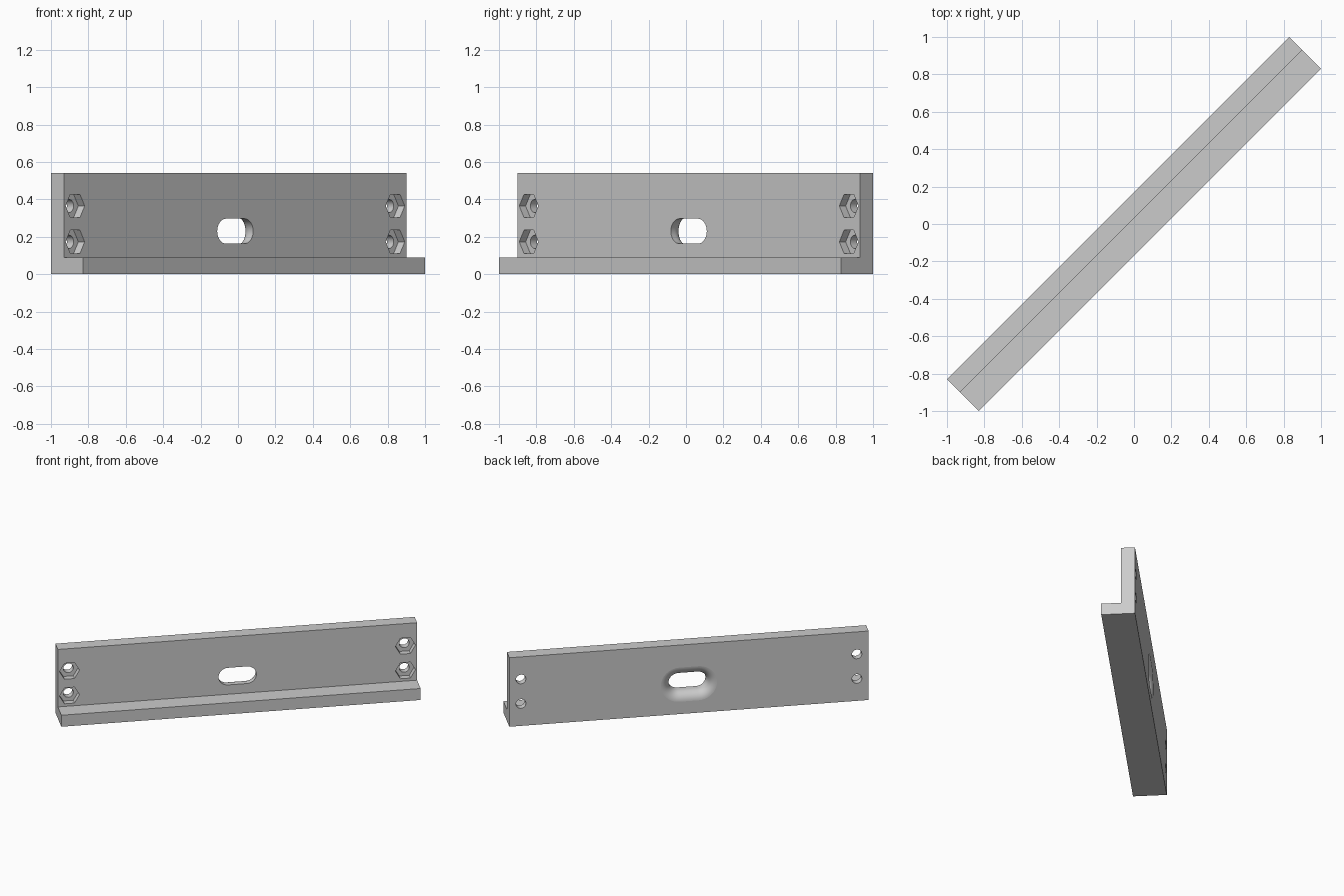
import bpy
import bmesh
import math

if "Cube" in bpy.data.objects:
    bpy.data.objects.remove(bpy.data.objects["Cube"])

LENGTH, WIDTH, HEIGHT = 2.588, 0.2404, 0.54
LIP, THICK = 0.09, 0.099
BACK = WIDTH / 2
FACE = BACK - THICK          # front face of the upright wall

grey = bpy.data.materials.new("grey_metal")
grey.diffuse_color = (0.6, 0.6, 0.6, 1)
grey.use_nodes = True
grey.node_tree.nodes["Principled BSDF"].inputs["Base Color"].default_value = grey.diffuse_color


def loft(name, rings):
    """Closed solid through a list of equally long rings."""
    bm = bmesh.new()
    loops = [[bm.verts.new(p) for p in ring] for ring in rings]
    n = len(loops[0])
    for a, b in zip(loops, loops[1:]):
        for i in range(n):
            j = (i + 1) % n
            bm.faces.new((a[i], a[j], b[j], b[i]))
    bm.faces.new(loops[0])
    bm.faces.new(loops[-1])
    bmesh.ops.recalc_face_normals(bm, faces=bm.faces)
    mesh = bpy.data.meshes.new(name)
    bm.to_mesh(mesh)
    bm.free()
    mesh.materials.append(grey)
    obj = bpy.data.objects.new(name, mesh)
    bpy.context.collection.objects.link(obj)
    return obj


def circle(x, y, z, r, n):
    return [(x + r * math.cos(2 * math.pi * i / n), y,
             z + r * math.sin(2 * math.pi * i / n)) for i in range(n)]


def stadium(y, z, half, r, n=16):
    """Long rounded slot outline: two half circles at +-half."""
    pts = []
    for side in (1, -1):
        for i in range(n + 1):
            a = math.pi * i / n - math.pi / 2
            pts.append((side * (half + r * math.cos(a)), y, z + side * r * math.sin(a)))
    return pts


def cut(target, cutter):
    cutter.hide_render = True
    mod = target.modifiers.new("cut", "BOOLEAN")
    mod.operation = "DIFFERENCE"
    mod.solver = "EXACT"
    mod.object = cutter
    bpy.context.view_layer.objects.active = target
    bpy.ops.object.modifier_apply(modifier=mod.name)
    bpy.data.objects.remove(cutter)


# L-shaped bracket bar
profile = [(-BACK, 0), (BACK, 0), (BACK, HEIGHT), (FACE, HEIGHT), (FACE, LIP), (-BACK, LIP)]
bar = loft("angle_bracket", [[(x, y, z) for y, z in profile]
                             for x in (-LENGTH / 2, LENGTH / 2)])

# Central slot, flared with a fillet towards the back
R, FIL, HALF, ZC = 0.067, 0.07, 0.069, 0.23
rings = [stadium(FACE - 0.03, ZC, HALF, R)]
for k in range(11):
    a = math.pi / 2 * k / 10
    y = BACK - FIL + FIL * math.sin(a) + (0.0004 if k == 10 else 0)
    rings.append(stadium(y, ZC, HALF, R + FIL * (1 - math.cos(a))))
rings.append(stadium(BACK + 0.03, ZC, HALF, R + FIL))
cut(bar, loft("slot_cutter", rings))

# Bolt holes with hexagonal nut pockets in the front face
for x in (-1.21, 1.21):
    for z in (0.173, 0.365):
        cut(bar, loft("hole_cutter", [circle(x, y, z, 0.036, 32)
                                      for y in (FACE - 0.03, BACK + 0.03)]))
        cut(bar, loft("pocket_cutter", [circle(x, y, z, 0.072, 6)
                                        for y in (FACE - 0.03, FACE + 0.048)]))

# Smooth the curved cuts, keep the planar faces flat
bpy.ops.object.select_all(action="DESELECT")
bar.select_set(True)
bpy.context.view_layer.objects.active = bar
bpy.ops.object.shade_smooth_by_angle(angle=math.radians(30))
for p in bar.data.polygons:
    if max(abs(c) for c in p.normal) > 0.9999 and p.area > 0.02:
        p.use_smooth = False

# The bar runs diagonally
bar.rotation_euler = (0, 0, math.radians(45))
